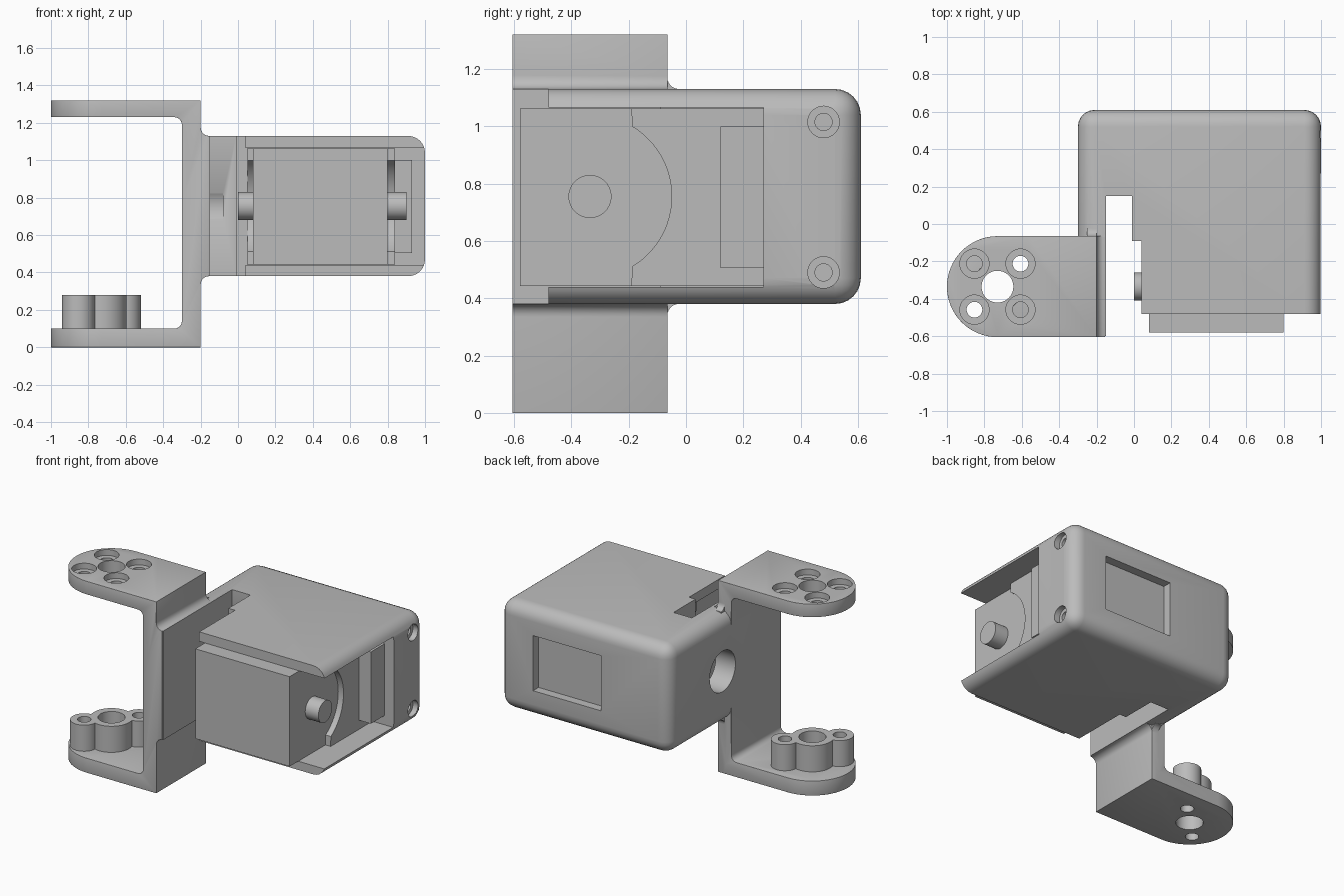
import bpy, bmesh, math
from mathutils import Vector

if "Cube" in bpy.data.objects:
    bpy.data.objects.remove(bpy.data.objects["Cube"], do_unlink=True)

grey = bpy.data.materials.new("plain grey")
grey.use_nodes = True
shade = (0.5, 0.5, 0.5, 1)
grey.diffuse_color = shade
grey.node_tree.nodes["Principled BSDF"].inputs["Base Color"].default_value = shade


def prism(name, pts, axis, a, b):
    """Extrude a 2D outline along an axis; outline uses the other two axes in order."""
    bm = bmesh.new()

    def place(p, d):
        co = list(p)
        co.insert("xyz".index(axis), d)
        return Vector(co)
    face = bm.faces.new([bm.verts.new(place(p, a)) for p in pts])
    new = bmesh.ops.extrude_face_region(bm, geom=[face])["geom"]
    shift = place((0, 0), b - a)
    bmesh.ops.translate(bm, vec=shift, verts=[v for v in new if isinstance(v, bmesh.types.BMVert)])
    bmesh.ops.recalc_face_normals(bm, faces=bm.faces)
    mesh = bpy.data.meshes.new(name)
    bm.to_mesh(mesh)
    bm.free()
    mesh.materials.append(grey)
    ob = bpy.data.objects.new(name, mesh)
    bpy.context.collection.objects.link(ob)
    return ob


def box(name, x, y, z):
    return prism(name, [(x[0], y[0]), (x[1], y[0]), (x[1], y[1]), (x[0], y[1])], "z", *z)


def arc(cx, cy, r, start, end, n=10):
    angles = [math.radians(start + (end - start) * i / n) for i in range(n + 1)]
    return [(cx + r * math.cos(t), cy + r * math.sin(t)) for t in angles]


def rod(name, c, r, axis, a, b):
    return prism(name, arc(*c, r, 0, 360, 40)[:-1], axis, a, b)


def apply(ob, mod):
    bpy.context.view_layer.objects.active = ob
    bpy.ops.object.modifier_apply(modifier=mod.name)


def combine(ob, other, op="DIFFERENCE"):
    mod = ob.modifiers.new("combine", "BOOLEAN")
    mod.operation, mod.object, mod.solver = op, other, "EXACT"
    apply(ob, mod)
    bpy.data.objects.remove(other, do_unlink=True)


def bevel(ob, width, segments):
    mod = ob.modifiers.new("bevel", "BEVEL")
    mod.width, mod.segments = width, segments
    mod.limit_method, mod.angle_limit = "ANGLE", math.radians(40)
    apply(ob, mod)


MID_Z, SHAFT_Y = 0.755, -0.335
HUB = (-0.73, SHAFT_Y)
OFF = 0.123

# Housing: rounded box, trimmed flat at the front
housing = box("housing", (-0.3, 1), (-0.9, 0.61), (0.38, 1.13))
bevel(housing, 0.09, 6)
combine(housing, box("front_trim", (-1, 2), (-2, -0.6), (0, 2)))
combine(housing, box("body_trim", (-0.08, 2), (-2, -0.48), (0, 2)))
combine(housing, box("slot", (-0.15, -0.01), (-2, 0.15), (0, 2)))
combine(housing, box("side_step", (-0.1, 0.04), (-2, -0.09), (0, 2)))
combine(housing, box("cavity", (0.05, 2), (-2, 0.27), (0.44, 1.065)))
combine(housing, box("side_opening", (-0.1, 0.1), (-2, -0.09), (0.44, 1.065)))
combine(housing, box("rear_window", (0.22, 0.74), (0.55, 1), (0.565, 0.945)))
for z in (0.49, 1.015):
    combine(housing, rod("screw_recess", (0.48, z), 0.055, "x", 0.96, 1.2))
    combine(housing, rod("screw_hole", (0.48, z), 0.03, "x", 0.9, 1.2))

# Fork: C-shaped side profile trimmed by a round-ended plan
outer = [(-1, 0), (-0.2, 0)] + arc(-0.155, 0.335, 0.045, 180, 90, 6)
outer += arc(-0.155, 1.175, 0.045, 270, 180, 6) + [(-0.2, 1.32), (-1, 1.32), (-1, 1.23)]
inner = arc(-0.34, 1.19, 0.04, 90, 0, 6) + arc(-0.34, 0.14, 0.04, 0, -90, 6) + [(-1, 0.1)]
fork = prism("fork", outer + inner, "y", -0.605, -0.065)
plan = arc(*HUB, 0.27, 90, 270, 32) + [(0, -0.605), (0, -0.065)]
combine(fork, prism("fork_plan", plan, "z", -1, 2), "INTERSECT")
bevel(fork, 0.014, 3)

# Flared root where the fork meets the housing
flare = arc(-0.025, 1.17, 0.04, 180, 270, 6) + arc(-0.025, 0.34, 0.04, 90, 180, 6)
flare += [(-0.2, 0.34), (-0.2, 1.17)]
combine(fork, prism("fork_root", flare, "x", -0.25, -0.2), "UNION")

# Boss on the lower arm: round hub and two diagonal lobes
boss = rod("lower_boss", HUB, 0.135, "z", 0.05, 0.28)
for s in (-1, 1):
    lobe = (HUB[0] + s * OFF, HUB[1] + s * OFF)
    combine(boss, rod("lobe", lobe, 0.088, "z", 0.05, 0.28), "UNION")
combine(fork, boss, "UNION")

# Arm holes: centre and diagonal pair go through, the rest only in the upper arm
combine(fork, rod("hub_hole", HUB, 0.085, "z", -1, 2))
for sx in (-1, 1):
    for sy in (-1, 1):
        c = (HUB[0] + sx * OFF, HUB[1] + sy * OFF)
        combine(fork, rod("arm_hole", c, 0.042, "z", -1 if sx == sy else 1, 2))
        combine(fork, rod("arm_recess", c, 0.078, "z", 1.28, 2))

# Cable hole through the plate
combine(housing, fork, "UNION")
combine(housing, rod("cable_hole", (0.03, MID_Z), 0.14, "x", -0.5, -0.08))
housing.name = "housing_and_fork"

# Motor block with side covers cut round the shaft
motor = box("motor_body", (0.08, 0.8), (-0.58, 0.275), (0.443, 1.062))
cover = [(-0.19, 0.443)] + arc(SHAFT_Y, MID_Z, 0.285, -59, 59, 24)
cover += [(-0.19, 1.062), (0.275, 1.062), (0.275, 0.443)]
covers = [prism("left_cover", cover, "x", 0.79, 0.84),
          prism("right_cover", cover, "x", 0.05, 0.09)]
block = box("connector_block", (0.83, 0.93), (0.12, 0.275), (0.505, 1.0))
shafts = [rod("left_shaft", (SHAFT_Y, MID_Z), 0.075, "x", 0.78, 0.9),
          rod("right_shaft", (SHAFT_Y, MID_Z), 0.075, "x", 0.0, 0.1)]

for ob in [housing, motor, block] + covers + shafts:
    bpy.ops.object.select_all(action="DESELECT")
    ob.select_set(True)
    bpy.context.view_layer.objects.active = ob
    bpy.ops.object.shade_smooth_by_angle(angle=math.radians(35))
